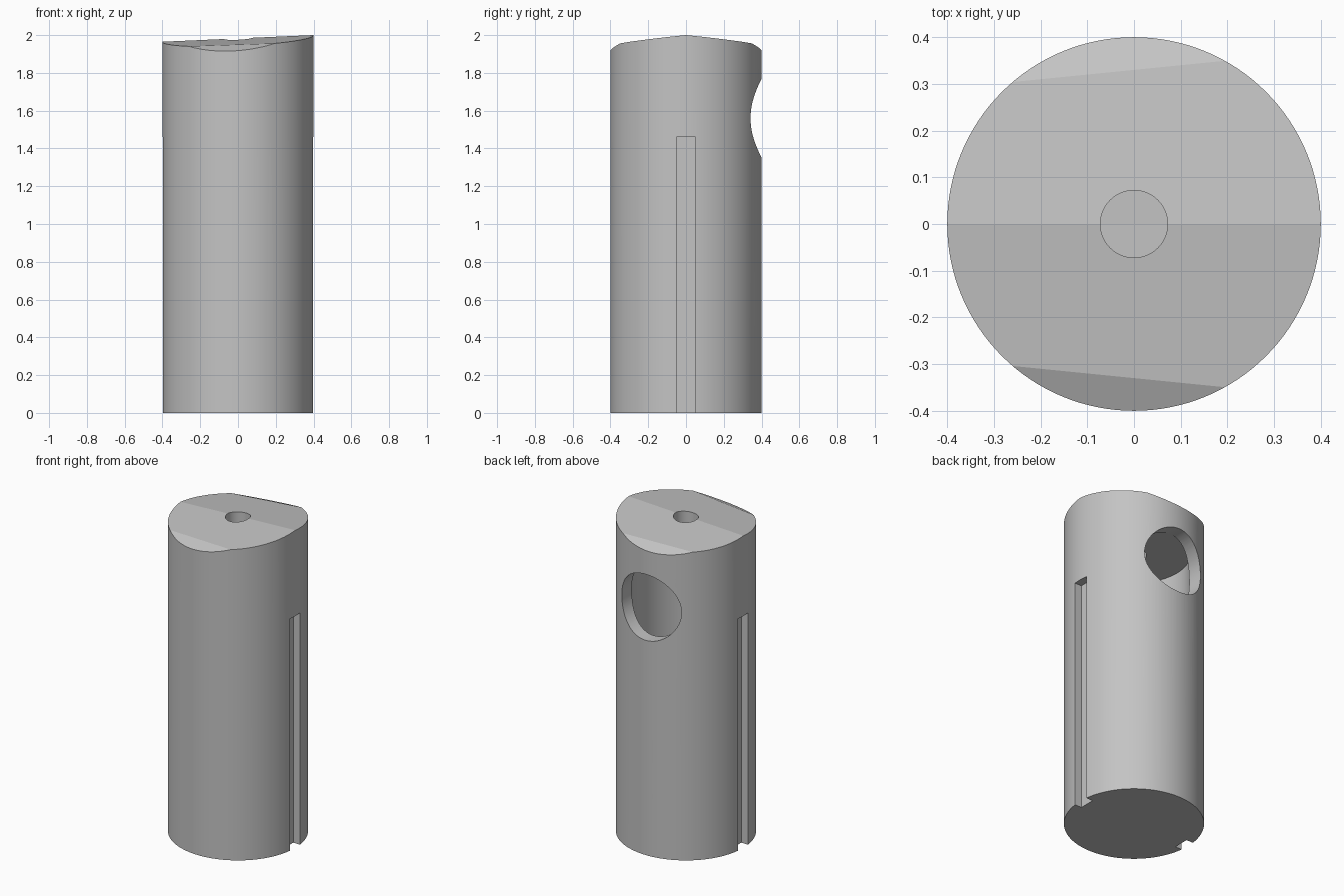
import bpy, bmesh, math
from mathutils import Matrix, Vector

cube = bpy.data.objects.get("Cube")
if cube:
    bpy.data.objects.remove(cube, do_unlink=True)

grey = bpy.data.materials.new("plain grey")
grey.use_nodes = True
colour = (0.55, 0.55, 0.55, 1)
grey.diffuse_color = colour
grey.node_tree.nodes["Principled BSDF"].inputs["Base Color"].default_value = colour

RADIUS = 0.4


def make_object(name, bm):
    mesh = bpy.data.meshes.new(name)
    bmesh.ops.recalc_face_normals(bm, faces=bm.faces)
    bm.to_mesh(mesh)
    bm.free()
    mesh.materials.append(grey)
    obj = bpy.data.objects.new(name, mesh)
    bpy.context.collection.objects.link(obj)
    return obj


def cylinder(radius, bottom, top, segments):
    bm = bmesh.new()
    bmesh.ops.create_cone(bm, cap_ends=True, segments=segments,
                          radius1=radius, radius2=radius, depth=top - bottom,
                          matrix=Matrix.Translation((0, 0, (bottom + top) / 2)))
    return bm


def cut(target, bm):
    """Subtract a shape from the target and discard the cutter."""
    cutter = make_object("cutter", bm)
    cutter.hide_render = True
    mod = target.modifiers.new("cut", 'BOOLEAN')
    mod.operation = 'DIFFERENCE'
    mod.solver = 'EXACT'
    mod.object = cutter
    bpy.context.view_layer.objects.active = target
    bpy.ops.object.modifier_apply(modifier=mod.name)
    bpy.data.objects.remove(cutter, do_unlink=True)


# Outer body, trimmed by sloping planes into a shallow roof with beveled sides
bm = cylinder(RADIUS, 0, 2.2, 128)
for side in (-1, 1):
    for height, x_slope, y_slope in ((1.9825, 0.044, 0.1), (2.098, 0.079, 0.45)):
        bmesh.ops.bisect_plane(bm, geom=bm.verts[:] + bm.edges[:] + bm.faces[:],
                               plane_co=(0, 0, height),
                               plane_no=Vector((-x_slope, side * y_slope, 1)),
                               clear_outer=True)
        rim = [e for e in bm.edges if e.is_boundary]
        bmesh.ops.edgeloop_fill(bm, edges=rim)
body = make_object("hollow_body", bm)

# Inner chamber and the small hole in the roof
cut(body, cylinder(0.32, 0.1, 1.77, 128))
cut(body, cylinder(0.072, 1.6, 2.2, 64))

# Round window through the back wall
bm = cylinder(0.208, 0, 0.6, 96)
bm.transform(Matrix.Translation((0, 0, 1.56)) @ Matrix.Rotation(-math.pi / 2, 4, 'X'))
cut(body, bm)

# Guide slots along the left and right sides
for side in (-1, 1):
    bm = bmesh.new()
    bmesh.ops.create_cube(bm, size=1, matrix=Matrix.Translation((side * 0.4, 0, 0.68))
                          @ Matrix.Diagonal((0.1, 0.1, 1.56, 1)))
    cut(body, bm)

bpy.ops.object.select_all(action='DESELECT')
body.select_set(True)
bpy.context.view_layer.objects.active = body
bpy.ops.object.shade_smooth_by_angle(angle=math.radians(8))
